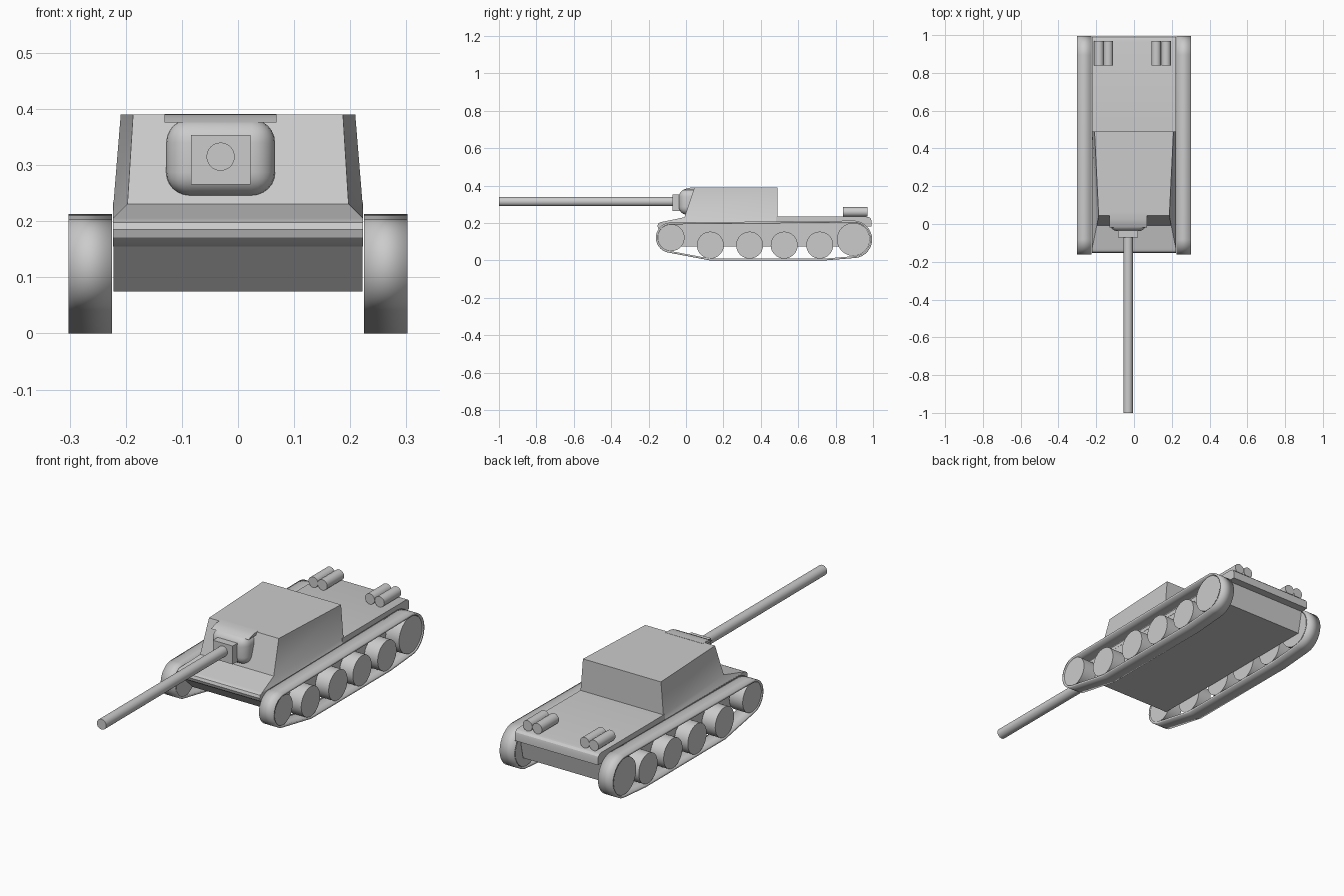
import bpy, bmesh, math
from mathutils import Matrix, Vector
from mathutils.geometry import convex_hull_2d

if "Cube" in bpy.data.objects:
    bpy.data.objects.remove(bpy.data.objects["Cube"])


def finish(name, bm):
    bmesh.ops.recalc_face_normals(bm, faces=bm.faces)
    me = bpy.data.meshes.new(name)
    bm.to_mesh(me)
    bm.free()
    ob = bpy.data.objects.new(name, me)
    bpy.context.collection.objects.link(ob)
    return ob


def loft(name, rings):
    """Closed solid through rings of equal point count."""
    bm = bmesh.new()
    rs = [[bm.verts.new(p) for p in r] for r in rings]
    n = len(rs[0])
    for a, b in zip(rs, rs[1:]):
        for i in range(n):
            j = (i + 1) % n
            bm.faces.new((a[i], a[j], b[j], b[i]))
    bm.faces.new(rs[0])
    bm.faces.new(rs[-1])
    return finish(name, bm)


def extrude(name, profile, x0, x1):
    """Side profile of (y, z) points pulled across x."""
    return loft(name, [[(x, y, z) for y, z in profile] for x in (x0, x1)])


def cylinder(name, center, r, length, axis, seg=48):
    bm = bmesh.new()
    rot = Matrix.Rotation(math.pi / 2, 4, 'Y' if axis == 'X' else 'X')
    bmesh.ops.create_cone(bm, cap_ends=True, segments=seg, radius1=r, radius2=r,
                          depth=length, matrix=Matrix.Translation(center) @ rot)
    return finish(name, bm)


def box(name, lo, hi, bevel=0, seg=6):
    lo, hi = Vector(lo), Vector(hi)
    bm = bmesh.new()
    bmesh.ops.create_cube(bm, size=1, matrix=Matrix.Translation((lo + hi) / 2)
                          @ Matrix.Diagonal((*(hi - lo), 1)))
    if bevel:
        bmesh.ops.bevel(bm, geom=bm.edges[:], offset=bevel, segments=seg,
                        profile=0.5, affect='EDGES')
    return finish(name, bm)


def circle(y, z, r, n=64):
    return [(y + r * math.cos(2 * math.pi * i / n), z + r * math.sin(2 * math.pi * i / n))
            for i in range(n)]


# hull tub between the tracks
extrude("lower_hull", [(-0.03, .075), (.93, .075), (.955, .19), (-.11, .19), (-.115, .158)],
        -.222, .222)

# upper hull with rounded nose and raised rear deck
extrude("upper_hull", [(-.115, .155), (-.135, .16), (-.148, .171), (-.153, .185),
                       (-.148, .198), (-.132, .206), (.48, .206), (.48, .234), (.965, .234),
                       (.98, .231), (.989, .222), (.992, .21), (.992, .182), (-.05, .182)],
        -.223, .223)

# sloped glacis and casemate, narrowing to the front
def ring(front_x, front_y, rear_x, z_front, z_rear):
    return [(-front_x, front_y, z_front), (front_x, front_y, z_front),
            (rear_x, .49, z_rear), (-rear_x, .49, z_rear)]

loft("casemate", [ring(.223, -.135, .223, .205, .205),
                  ring(.197, -.008, .222, .231, .231),
                  ring(.187, .045, .209, .39, .39)])

# gun, mantlet and the hood plate over it
gx, gz = -.031, .315
box("mantlet", (gx - .097, -.038, .245), (gx + .097, .1, .382), .042)
box("gun_collar", (gx - .053, -.072, .265), (gx + .053, 0, .354))
cylinder("gun_barrel", (gx, -.525, gz), .025, .95, 'Y')
extrude("hood_plate", [(-.018, .376), (0, .384), (.025, .39), (.06, .391), (.06, .377)],
        gx - .1, gx + .1)

# rear exhaust drums in pairs
for i, x in enumerate((-.185, -.136, .118, .17)):
    cylinder(f"rear_drum_{i + 1}", (x, .905, .2595), .0255, .13, 'Y')

# running gear on both sides
wheels = [(-.08, .122, .072), (.13, .082, .072), (.34, .082, .072),
          (.525, .082, .072), (.715, .082, .072), (.895, .113, .088)]
pts = circle(-.08, .122, .081) + circle(.895, .113, .1) + [(.13, 0), (.74, 0)]
outline = [pts[i] for i in convex_hull_2d(pts)]
for side, s in (("left", -1), ("right", 1)):
    for i, (y, z, r) in enumerate(wheels):
        cylinder(f"{side}_wheel_{i + 1}", (s * .262, y, z), r, .072, 'X')
    # track band: open loop thickened inward
    bm = bmesh.new()
    a, b = [[bm.verts.new((s * x, y, z)) for y, z in outline] for x in (.225, .302)]
    for i in range(len(a)):
        j = (i + 1) % len(a)
        bm.faces.new((a[i], a[j], b[j], b[i]))
    track = finish(f"{side}_track", bm)
    mod = track.modifiers.new("thickness", 'SOLIDIFY')
    mod.thickness = .01
    mod.offset = -1
    # make sure the band faces outward so it thickens inward
    f = track.data.polygons[0]
    if f.normal.dot(f.center - Vector((f.center.x, .4, .1))) < 0:
        track.data.flip_normals()

# smooth round parts, keep hard edges
for ob in bpy.context.scene.objects:
    ob.select_set(True)
    bpy.context.view_layer.objects.active = ob
bpy.ops.object.shade_smooth_by_angle(angle=math.radians(30))
